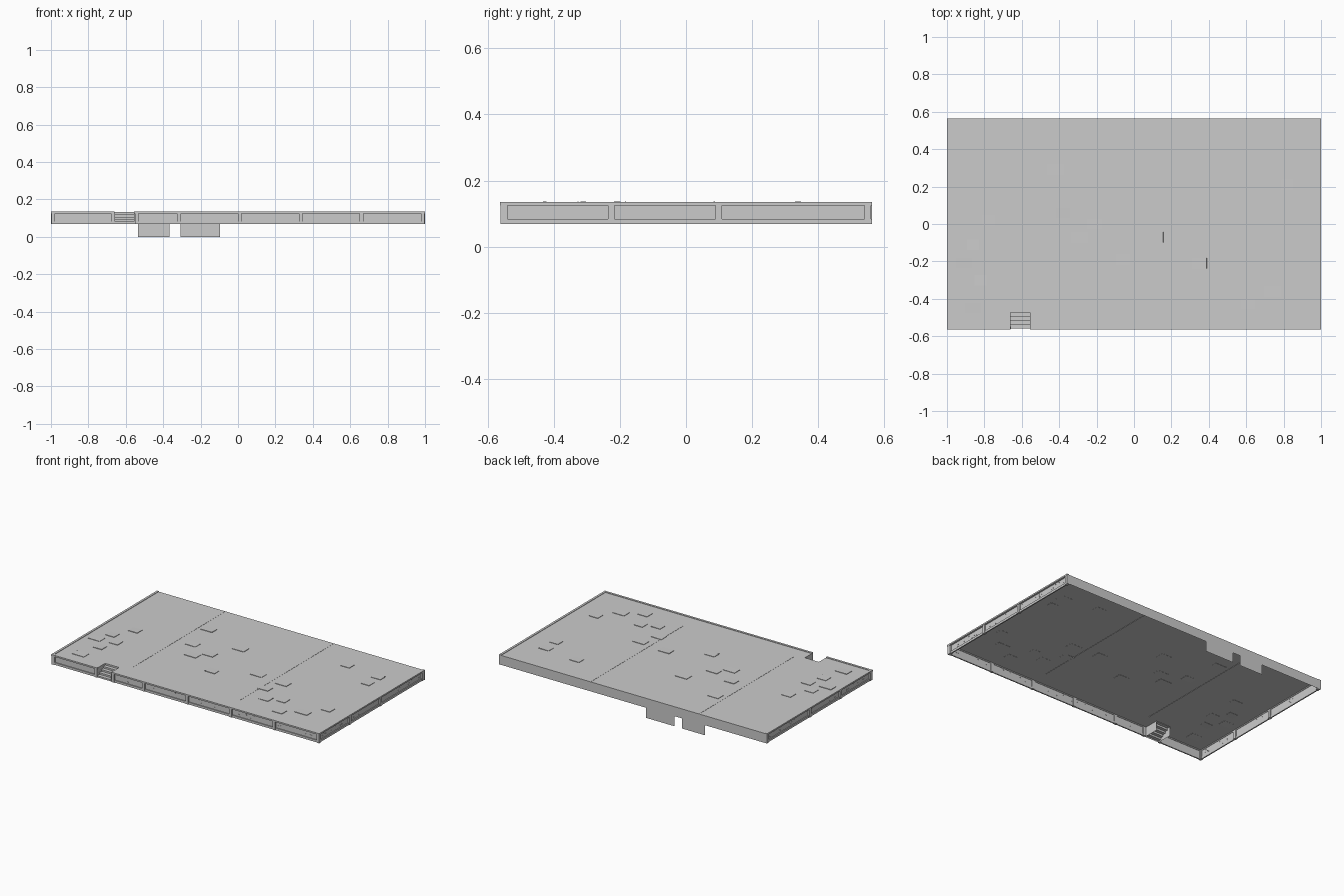
import bpy, bmesh, math, random
from mathutils import Matrix, Vector

if "Cube" in bpy.data.objects:
    bpy.data.objects.remove(bpy.data.objects["Cube"])

random.seed(4)
BOT, TOP = 0.068, 0.132
HX, HY = 1.0, 0.563
SX0, SX1, SY = -0.66, -0.555, -0.45   # stair opening


def finish(name, bm):
    me = bpy.data.meshes.new(name)
    bm.to_mesh(me)
    bm.free()
    ob = bpy.data.objects.new(name, me)
    bpy.context.collection.objects.link(ob)
    return ob


def box(bm, x0, x1, y0, y1, z0, z1, tilt=None):
    c = Vector(((x0 + x1) / 2, (y0 + y1) / 2, (z0 + z1) / 2))
    m = Matrix.Translation(c)
    if tilt:
        m = m @ tilt
    m = m @ Matrix.Diagonal((x1 - x0, y1 - y0, z1 - z0, 1))
    bmesh.ops.create_cube(bm, size=1, matrix=m)


def quad(bm, *pts):
    bm.faces.new([bm.verts.new(p) for p in pts])


def floor_rect(bm, x0, x1, y0, y1, z):
    quad(bm, (x0, y0, z), (x1, y0, z), (x1, y1, z), (x0, y1, z))


def wall_x(bm, x0, x1, y, z0, z1):
    quad(bm, (x0, y, z0), (x1, y, z0), (x1, y, z1), (x0, y, z1))


def wall_y(bm, x, y0, y1, z0, z1):
    quad(bm, (x, y0, z0), (x, y1, z0), (x, y1, z1), (x, y0, z1))


# floor deck, a thin sheet with a notch for the stairs
bm = bmesh.new()
floor_rect(bm, -HX, SX0, -HY, SY, TOP)
floor_rect(bm, SX1, HX, -HY, SY, TOP)
floor_rect(bm, -HX, HX, SY, HY, TOP)
finish("floor_deck", bm)

# joints dividing the floor
bm = bmesh.new()
for x in (-0.49, 0.32):
    box(bm, x - 0.003, x + 0.003, -0.44, HY - 0.002, TOP - 0.002, TOP + 0.001)
finish("floor_joints", bm)

# loose floor tiles, slightly proud of the deck
bm = bmesh.new()
tiles = [(-.78, .02), (-.86, -.11), (-.91, -.21), (-.78, -.19), (-.82, -.30), (-.86, -.45),
         (-.42, .29), (-.38, .06), (-.29, -.07), (-.21, 0), (-.06, -.19), (-.10, .17),
         (.20, -.07), (.40, -.09), (.35, -.21), (.44, -.33), (.54, -.29), (.61, -.43),
         (.74, -.36), (.84, -.24), (.57, .35), (.82, .32), (.82, .21)]
for x, y in tiles:
    w = random.uniform(0.03, 0.045)
    tilt = Matrix.Rotation(random.uniform(-.02, .02), 4, 'X') @ \
        Matrix.Rotation(random.uniform(-.02, .02), 4, 'Y')
    box(bm, x - w, x + w, y - 0.028, y + 0.028, TOP - 0.001, TOP + 0.003, tilt)
finish("raised_tiles", bm)

# plain back wall with two hanging foundation sheets
bm = bmesh.new()
wall_x(bm, -HX, HX, HY, BOT, TOP)
for x0, x1 in ((-0.535, -0.365), (-0.307, -0.096)):
    wall_x(bm, x0, x1, HY, 0, BOT)
finish("back_wall", bm)

# recessed panels on front and both sides
bm = bmesh.new()
for x0, x1 in ((-0.988, SX0), (SX1, 0.988)):
    wall_x(bm, x0, x1, -HY + 0.012, BOT, TOP)
for s in (-1, 1):
    wall_y(bm, s * 0.988, -HY + 0.012, HY, BOT, TOP)
finish("wall_panels", bm)

# front posts, base rails and coping
posts, rails, coping, studs = (bmesh.new() for _ in range(4))
for x in (-0.988, -0.668, -0.541, -0.315, 0.01, 0.335, 0.66, 0.988):
    box(posts, x - 0.01, x + 0.01, -HY + 0.002, -HY + 0.018, BOT, 0.126)
for x0, x1 in ((-HX, SX0), (SX1, HX)):
    box(rails, x0 + 0.004, x1 - 0.004, -HY + 0.006, -HY + 0.014, BOT, 0.083)
    box(coping, x0, x1, -HY, -HY + 0.015, 0.125, TOP + 0.003)

# side posts, base rails and coping
for s in (-1, 1):
    for y in (-0.549, -0.226, 0.099, 0.55):
        a, b = sorted((s * 0.998, s * 0.98))
        box(posts, a, b, y - 0.01, y + 0.01, BOT, 0.126)
    a, b = sorted((s * 0.994, s * 0.986))
    box(rails, a, b, -HY + 0.006, HY - 0.001, BOT, 0.083)
    a, b = sorted((s * HX, s * 0.985))
    box(coping, a, b, -HY, HY, 0.125, TOP + 0.003)

# small chips standing out of the panels
for i in range(30):
    x = random.uniform(-0.5, 0.95)
    z = random.uniform(0.09, 0.118)
    box(studs, x - 0.003, x + 0.003, -HY + 0.010, -HY + 0.013, z - 0.002, z + 0.002)
    y = random.uniform(-0.52, 0.52)
    for s in (-1, 1):
        a, b = sorted((s * 0.990, s * 0.987))
        box(studs, a, b, y - 0.003, y + 0.003, z - 0.002, z + 0.002)
finish("posts", posts)
finish("base_rails", rails)
finish("coping", coping)
finish("panel_chips", studs)

# stairs: zigzag sheet rising from the front edge to the deck
bm = bmesh.new()
steps = 5
run, rise = (SY + 0.556) / steps, (TOP - BOT) / steps
for i in range(steps):
    y, z = -0.556 + i * run, BOT + i * rise
    wall_x(bm, SX0, SX1, y, z, z + rise)
    box(bm, SX0, SX1, y - 0.003, y + run, z + rise - 0.003, z + rise)
finish("stairs", bm)

# side cheeks of the stair opening
bm = bmesh.new()
for x in (SX0, SX1):
    wall_y(bm, x, -HY + 0.004, SY, BOT, TOP)
finish("stair_cheeks", bm)
